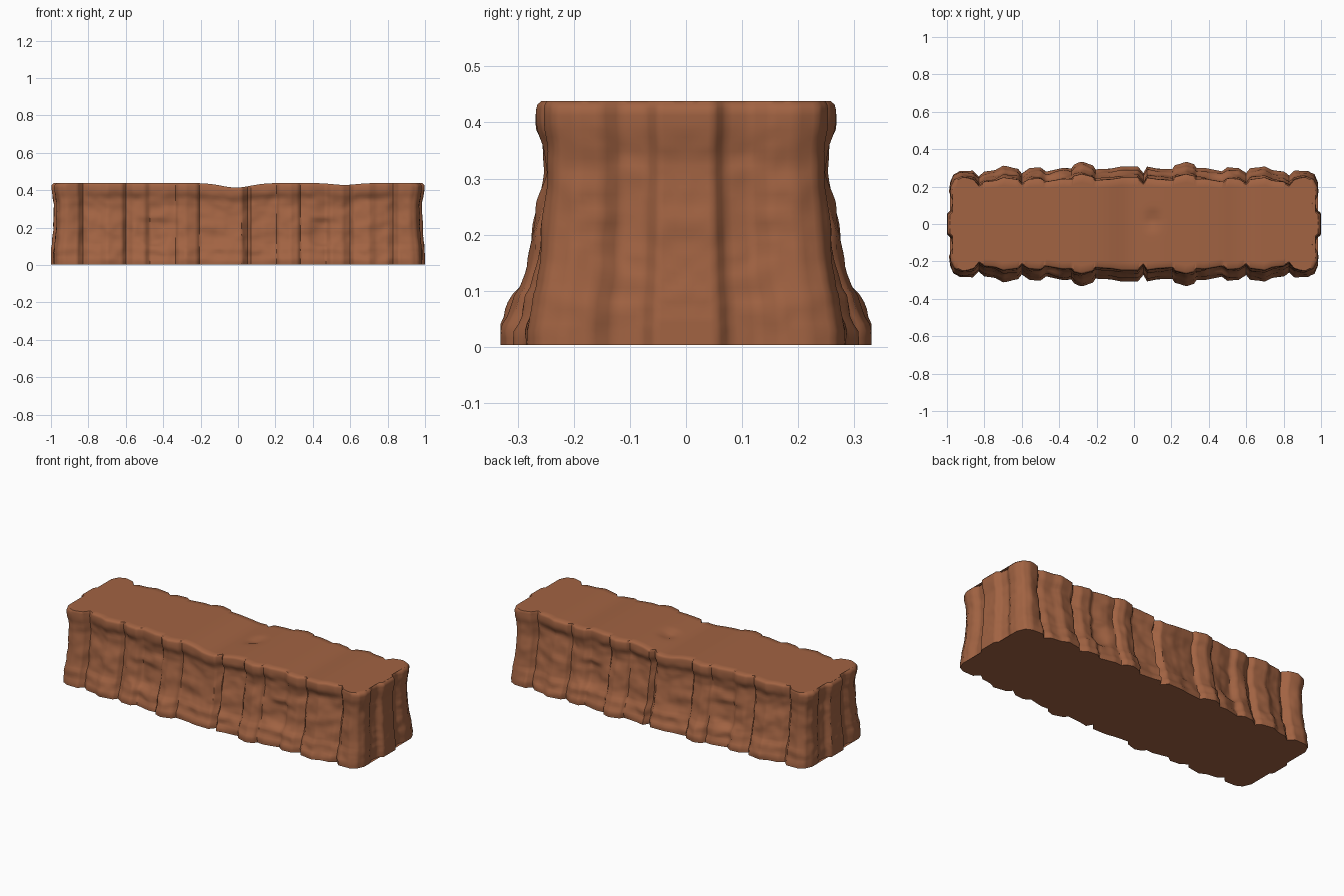
import bpy, bmesh, math, random
from mathutils import Vector, noise

if "Cube" in bpy.data.objects:
    bpy.data.objects.remove(bpy.data.objects["Cube"])
random.seed(4)

rock = bpy.data.materials.new("red brown rock")
rock.diffuse_color = (0.36, 0.125, 0.055, 1)
rock.use_nodes = True
rock.node_tree.nodes["Principled BSDF"].inputs["Base Color"].default_value = rock.diffuse_color

# base outline, from the right end to the middle of the long side
half = [(1.0, 0), (1.0, .055), (.975, .08), (.967, .13), (.985, .17), (.985, .22), (.965, .265),
        (.93, .283), (.86, .285), (.83, .255), (.80, .28), (.74, .288), (.70, .308), (.62, .295),
        (.60, .27), (.56, .298), (.50, .303), (.47, .28), (.38, .300), (.335, .297), (.32, .318),
        (.28, .331), (.22, .312), (.205, .29), (.12, .297), (.07, .307)]
outline = half + [(.05, .272), (.02, .308)] + [(-x, y) for x, y in reversed(half)]

# height -> width factor of the long sides
taper = [(0, 1), (.03, 1), (.045, .965), (.09, .935), (.105, .9), (.14, .865), (.2, .835), (.26, .795),
         (.31, .762), (.355, .762), (.39, .808), (.42, .81), (.432, .80), (.438, .78)]
ends = [(0, 1), (.05, .998), (.2, .985), (.33, .982), (.39, .995), (.425, .997), (.438, .985)]


def lerp(table, t):
    for (a, u), (b, v) in zip(table, table[1:]):
        if t <= b:
            return u + (v - u) * (t - a) / (b - a)
    return table[-1][1]


def smooth(a, b, t):
    t = max(0, min(1, (t - a) / (b - a)))
    return t * t * (3 - 2 * t)


def resample(pts, step):
    out = []
    for a, b in zip(pts, pts[1:]):
        n = max(1, round(math.dist(a, b) / step))
        out += [(a[0] + (b[0] - a[0]) * k / n, a[1] + (b[1] - a[1]) * k / n) for k in range(n)]
    return out + [pts[-1]]


def top_drop(x):
    # shallow dips along the rim
    return .024 * math.exp(-((x + .01) / .11) ** 2) + .010 * math.exp(-((x - .57) / .09) ** 2)


def wall_point(x, y, z):
    corner = smooth(.80, .93, abs(x))
    s = lerp(taper, z)
    s = s + (1 - s) * .45 * corner
    # broken slabs: the low ledges differ from column to column
    col = noise.noise(Vector((x * 9, 3.1, y * 9)))
    rough = noise.noise(Vector((x * 11, y * 11, z * 16 + 5))) * .009
    rough += noise.noise(Vector((x * 26, y * 26, z * 30))) * .003
    ledge = .012 * col * (1 - smooth(.06 + .05 * col, .09 + .05 * col, z))
    # scooped hollows with a lip beneath
    u = (abs(x) - .45) / .10
    bowl = .10 + .05 * u * u
    scoop = -.016 * max(0, 1 - u * u) * smooth(bowl - .01, bowl + .02, z) * (1 - smooth(.22, .26, z))
    fade = smooth(0, .05, z) * (1 - smooth(.36, .42, z))
    d = (rough + scoop * (1 - corner)) * fade + ledge * fade
    yy = y * s + d * smooth(0, .2, y) * (1 - .5 * corner)
    xx = x * (1 + (lerp(ends, z) - 1) * smooth(.8, .95, abs(x)))
    xx += math.copysign(d * .8, x) * smooth(.9, .97, abs(x))
    xx = max(-1, min(1, xx))
    zz = .003 + z * (.435 - top_drop(x)) / .438
    return Vector((xx, min(yy, .331), zz))


pts = resample(outline, .012)
N = len(pts)
levels = [.438 * k / 34 for k in range(33)] + [.425, .432, .438]
levels.sort()
bm = bmesh.new()

# side walls, mirrored front to back
grid = {}
for side in (1, -1):
    for j, z in enumerate(levels):
        for i, (x, y) in enumerate(pts):
            if side < 0 and i in (0, N - 1):
                grid[side, j, i] = grid[1, j, i]
                continue
            p = wall_point(x, y, z)
            if i in (0, N - 1):
                p.y = 0
            grid[side, j, i] = bm.verts.new((p.x, p.y * side, p.z))
    for j in range(len(levels) - 1):
        for i in range(N - 1):
            bm.faces.new([grid[side, j, i], grid[side, j, i + 1], grid[side, j + 1, i + 1], grid[side, j + 1, i]])

# top and bottom caps, strips running across the block
M = 14
for j, top in ((0, False), (len(levels) - 1, True)):
    rows = []
    for i in range(N):
        a, b = grid[1, j, i], grid[-1, j, i]
        if a is b:
            rows.append([a] * (M + 1))
            continue
        row = [a]
        for k in range(1, M):
            p = a.co.lerp(b.co, k / M)
            if top:  # small pit on the plateau
                p.z -= .018 * math.exp(-((p.x - .1) / .04) ** 2 - ((p.y - .02) / .035) ** 2)
            row.append(bm.verts.new(p))
        rows.append(row + [b])
    for r, q in zip(rows, rows[1:]):
        for k in range(M):
            f = []
            for v in (r[k], q[k], q[k + 1], r[k + 1]):
                if v not in f:
                    f.append(v)
            bm.faces.new(f)

bmesh.ops.recalc_face_normals(bm, faces=bm.faces)
mesh = bpy.data.meshes.new("rock_cliff_block")
bm.to_mesh(mesh)
bm.free()
mesh.materials.append(rock)
cliff = bpy.data.objects.new("rock_cliff_block", mesh)
bpy.context.collection.objects.link(cliff)
bpy.context.view_layer.objects.active = cliff
cliff.select_set(True)
bpy.ops.object.shade_smooth_by_angle(angle=math.radians(50))
